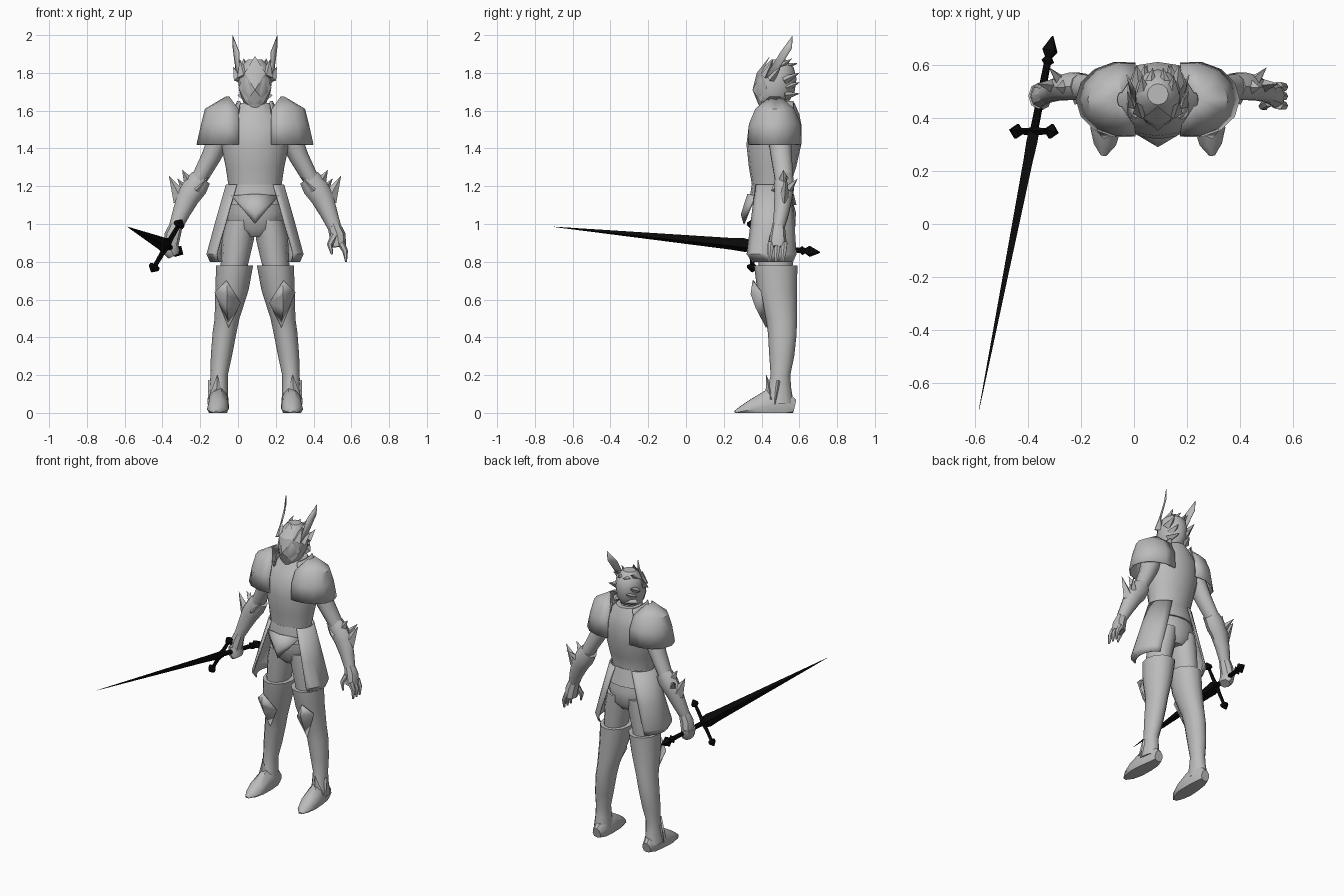
import bpy, bmesh, math
from mathutils import Vector as V

CX = 0.09  # body centre line


def material(name, c):
    m = bpy.data.materials.new(name)
    m.diffuse_color = (c, c, c, 1)
    return m


STEEL = material("steel grey", 0.5)
BLACK = material("sword black", 0.003)


def build(name, verts, faces, mat=STEEL, mirror=False, thick=0, x=CX, angle=40):
    me = bpy.data.meshes.new(name)
    me.from_pydata([tuple(v) for v in verts], [], faces)
    bm = bmesh.new()
    bm.from_mesh(me)
    bmesh.ops.recalc_face_normals(bm, faces=bm.faces)
    bm.to_mesh(me)
    bm.free()
    me.materials.append(mat)
    ob = bpy.data.objects.new(name, me)
    bpy.context.collection.objects.link(ob)
    ob.location.x = x
    bpy.ops.object.select_all(action='DESELECT')
    ob.select_set(True)
    bpy.context.view_layer.objects.active = ob
    bpy.ops.object.shade_smooth_by_angle(angle=math.radians(angle))
    if thick:
        s = ob.modifiers.new("thickness", 'SOLIDIFY')
        s.thickness = thick
    if mirror:
        ob.modifiers.new("mirror", 'MIRROR')
    return ob


def tube(name, pts, up=(0, 1, 0), n=10, axis=None, floor=False, **kw):
    """Rings (x, y, z, ra, rb) joined along a path, capped at both ends."""
    P = [V(p[:3]) for p in pts]
    verts, faces = [], []
    for i, p in enumerate(pts):
        t = V(axis) if axis else (P[min(i + 1, len(P) - 1)] - P[max(i - 1, 0)])
        t.normalize()
        a = V(up).cross(t).normalized()
        b = t.cross(a)
        for k in range(n):
            w = 2 * math.pi * k / n
            v = P[i] + a * p[3] * math.cos(w) + b * p[4] * math.sin(w)
            if floor:
                v.z = max(v.z, 0)
            verts.append(v)
    for i in range(len(pts) - 1):
        for k in range(n):
            j = (k + 1) % n
            faces.append((i*n + k, i*n + j, i*n + n + j, i*n + n + k))
    faces += [tuple(range(n)), tuple(range(len(verts) - n, len(verts)))]
    return build(name, verts, faces, **kw)


def column(name, rings, **kw):
    """Level rings given as (z, x, y, rx, ry)."""
    return tube(name, [(x, y, z, a, b) for z, x, y, a, b in rings], axis=(0, 0, 1), **kw)


def shell(name, rows, a0, a1, n=8, **kw):
    """Open curved plate from level arcs (z, x, y, rx, ry); angle 0 is outward."""
    verts, faces = [], []
    for z, x, y, rx, ry in rows:
        for k in range(n + 1):
            w = math.radians(a0 + (a1 - a0) * k / n)
            verts.append((x + rx * math.cos(w), y + ry * math.sin(w), z))
    m = n + 1
    for i in range(len(rows) - 1):
        for k in range(n):
            faces.append((i*m + k, i*m + k + 1, i*m + m + k + 1, i*m + m + k))
    return build(name, verts, faces, thick=0.008, mirror=True, **kw)


def spike(name, base, tip, w, d, **kw):
    """Four-sided flattened pyramid."""
    return tube(name, [(*base, w, d), (*tip, 0.001, 0.001)], n=4, mirror=True, **kw)


# torso, belt and pelvis
column("breastplate", [(1.15, 0, .455, .135, .105), (1.20, 0, .45, .14, .10),
       (1.30, 0, .458, .155, .125), (1.42, 0, .465, .18, .145), (1.52, 0, .472, .185, .14),
       (1.58, 0, .485, .14, .115), (1.64, 0, .49, .08, .085)], n=16)
column("neck", [(1.58, 0, .49, .055, .06), (1.70, 0, .48, .055, .06)])
column("belt", [(1.10, 0, .46, .165, .125), (1.15, 0, .456, .152, .117),
       (1.21, 0, .452, .142, .104)], n=16)
column("pelvis", [(.93, 0, .48, .06, .07), (.97, 0, .475, .13, .105),
       (1.06, 0, .47, .16, .115), (1.17, 0, .455, .14, .10)], n=14)
build("front_loin_plate", [(-.125, .365, 1.15), (0, .325, 1.16), (.125, .365, 1.15),
      (0, .29, 1.05), (0, .305, 1.0)],
      [(0, 1, 3), (1, 2, 3), (0, 3, 4), (3, 2, 4)], thick=0.006)

# hip plates and shoulder plates
shell("hip_plate", [(1.21, 0, .455, .155, .115), (1.0, .06, .448, .155, .14),
      (.84, .11, .442, .148, .158), (.80, .12, .45, .12, .13)], -50, 65)
shell("shoulder_plate", [(1.42, .13, .47, .18, .145), (1.53, .125, .47, .16, .14),
      (1.61, .125, .47, .14, .105), (1.675, .14, .47, .015, .03)], -105, 105)
shell("shoulder_collar", [(1.57, .09, .485, .04, .09), (1.65, .08, .485, .015, .085)], -90, 90)

# arms
tube("upper_arm", [(.17, .49, 1.50, .065, .065), (.23, .505, 1.36, .052, .058),
     (.30, .52, 1.23, .042, .05), (.33, .52, 1.18, .04, .045)], mirror=True)
tube("forearm_guard", [(.285, .52, 1.245, .055, .05), (.315, .52, 1.20, .066, .055),
     (.355, .515, 1.14, .06, .05), (.39, .505, 1.06, .047, .042),
     (.42, .49, .985, .036, .034)], mirror=True)
spike("elbow_outer_spike", (.39, .52, 1.13), (.455, .53, 1.255), .045, .03)
spike("elbow_upper_spike", (.33, .52, 1.19), (.385, .515, 1.285), .045, .05)
spike("elbow_inner_spike", (.31, .49, 1.18), (.25, .48, 1.245), .03, .04)
spike("elbow_rear_spike", (.36, .53, 1.17), (.41, .59, 1.24), .03, .03)
tube("palm", [(.415, .49, 1.0, .034, .032), (.437, .487, .94, .043, .042),
     (.445, .485, .88, .038, .05)], n=8, mirror=True)
for y in (.45, .485, .52):
    tube("finger", [(.455, y, .90, .02, .019), (.478, y - .003, .855, .015, .016),
         (.482, y - .01, .80, .005, .008)], n=6)
tube("thumb", [(.42, .46, .94, .02, .018), (.395, .445, .89, .015, .015),
     (.408, .435, .84, .006, .006)], n=6)
tube("sword_hand_grip", [(-.45, .485, .90, .04, .05), (-.44, .48, .85, .042, .052),
     (-.43, .48, .83, .03, .04)], n=8)

# legs
column("thigh", [(1.02, .075, .475, .075, .105), (.92, .09, .475, .085, .10),
       (.78, .11, .475, .072, .09), (.70, .115, .475, .07, .085)], mirror=True, n=12)
column("greave", [(.05, .195, .49, .055, .08), (.13, .192, .495, .048, .062),
       (.20, .19, .50, .046, .052), (.30, .178, .507, .056, .066), (.42, .162, .51, .063, .076),
       (.50, .148, .505, .066, .082), (.65, .122, .482, .088, .105),
       (.78, .108, .475, .098, .115)], mirror=True, n=12)
build("knee_plate", [(.15, .36, .70), (.21, .40, .64), (.14, .43, .455), (.08, .41, .585),
      (.147, .35, .63), (.148, .375, .56)],
      [(0, 1, 4), (0, 4, 3), (1, 5, 4), (3, 4, 5), (1, 2, 5), (3, 5, 2)],
      mirror=True, thick=0.008, angle=20)
tube("foot", [(.19, .575, .03, .03, .04), (.19, .53, .04, .046, .085),
     (.193, .45, .04, .056, .095), (.197, .36, .02, .058, .06),
     (.20, .30, .01, .042, .032), (.205, .26, .0, .012, .012)],
     up=(0, 0, 1), floor=True, mirror=True)
spike("ankle_flap", (.205, .45, .07), (.20, .425, .20), .045, .03)
spike("ankle_side_spike", (.21, .49, .16), (.25, .47, .045), .04, .03)

# helmet with pointed visor
rings = [(1.605, .405, .47, .025), (1.64, .38, .54, .06), (1.70, .365, .575, .083),
         (1.77, .375, .585, .09), (1.83, .41, .57, .08), (1.87, .45, .53, .04)]
column("helmet", [(z, 0, (f + b) / 2, r, (b - f) / 2) for z, f, b, r in rings], n=12)
build("visor", [(0, .445, 1.89), (.055, .40, 1.80), (.088, .43, 1.72), (.05, .40, 1.645),
      (0, .395, 1.605), (0, .352, 1.71), (0, .375, 1.80)],
      [(0, 6, 1), (1, 6, 5), (1, 5, 2), (2, 5, 3), (3, 5, 4)], mirror=True, angle=20)

# crest spikes sweeping backward, and ear feathers
for base, tip in [((.06, .42, 1.78), (.08, .46, 1.87)), ((.08, .45, 1.77), (.115, .50, 1.83)),
                  ((.05, .48, 1.82), (.06, .56, 1.875)), ((.03, .50, 1.83), (.02, .59, 1.85)),
                  ((.07, .52, 1.76), (.08, .60, 1.80)), ((.05, .53, 1.72), (.05, .60, 1.75)),
                  ((.06, .52, 1.68), (.04, .60, 1.69))]:
    spike("crest_spike", base, tip, .025, .035, up=(1, 0, 0))
build("ear_feather", [(.085, .42, 1.78), (.085, .50, 1.91), (.12, .563, 1.997),
      (.118, .56, 1.93), (.10, .47, 1.79), (.11, .53, 1.92)],
      [(0, 1, 5, 4), (1, 2, 5), (2, 3, 5), (5, 3, 4)], mirror=True, thick=0.004)

# sword: every piece is placed along one axis from tip to pommel
TIP, END = V((-.585, -.70, .985)), V((-.307, .71, .85))
CROSS = V((.5, 0, .86))
AX = (END - TIP).normalized()
FLAT = CROSS.cross(AX)


def on_axis(name, stations, n=4):
    pts = []
    for y, a, b in stations:
        pts.append((*TIP.lerp(END, (y + .70) / 1.41), a, b))
    tube(name, pts, up=FLAT, n=n, mat=BLACK, x=0, angle=20)


on_axis("blade", [(-.70, .001, .001), (.24, .036, .020), (.31, .042, .024), (.36, .03, .022)])
on_axis("handle", [(.34, .016, .016), (.62, .014, .014)], n=8)
on_axis("pommel", [(.60, .012, .012), (.615, .028, .028), (.63, .016, .016),
                   (.655, .034, .034), (.71, .003, .003)])
mid = TIP.lerp(END, 1.05 / 1.41)
for side in (-1, 1):
    steps = [(0, .022, .022), (.04, .014, .014), (.115, .012, .012), (.122, .03, .028),
             (.138, .03, .028), (.162, .003, .003)]
    tube("cross_guard", [(*(mid + CROSS * s * side), a, b) for s, a, b in steps],
         up=AX, n=4, mat=BLACK, x=0, angle=20)
